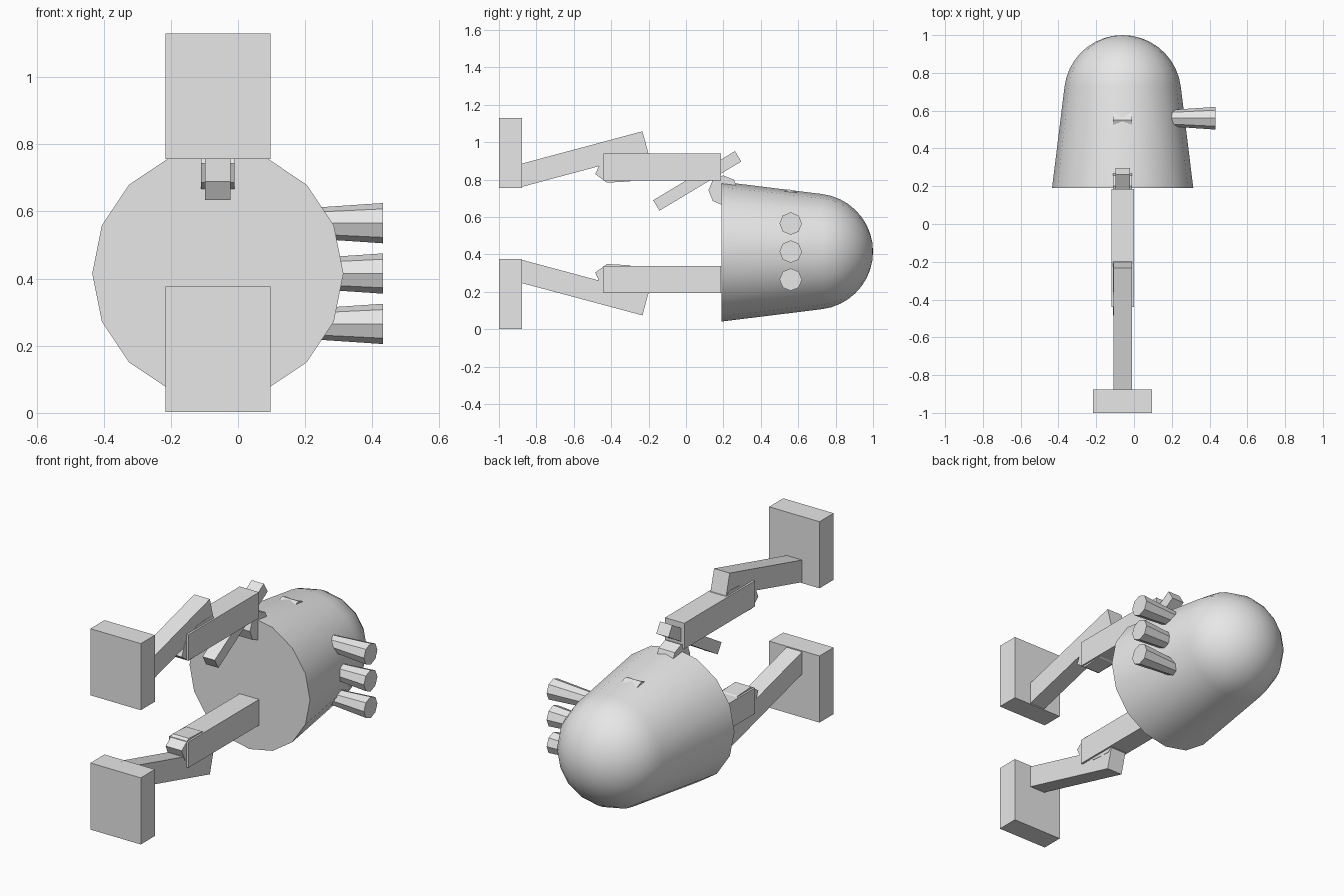
import bpy, bmesh
from math import sin, cos, pi, radians
from mathutils import Matrix, Vector

old = bpy.data.objects.get("Cube")
if old:
    bpy.data.objects.remove(old, do_unlink=True)

grey = bpy.data.materials.new("plain_grey")
grey.use_nodes = True
grey.diffuse_color = (0.8, 0.8, 0.8, 1)
grey.node_tree.nodes["Principled BSDF"].inputs["Base Color"].default_value = (0.8, 0.8, 0.8, 1)

CX = -0.06       # centre plane of the body and arms
BODY_Z = 0.415   # height of the body axis
MID_Z = 0.566    # plane that mirrors the upper arm to the lower one


def finish(name, bm):
    bmesh.ops.recalc_face_normals(bm, faces=bm.faces)
    mesh = bpy.data.meshes.new(name)
    bm.to_mesh(mesh)
    bm.free()
    mesh.materials.append(grey)
    obj = bpy.data.objects.new(name, mesh)
    bpy.context.collection.objects.link(obj)
    return obj


def box(name, y, z, size, tilt=0):
    """Box centred on the arm plane, tilted about x."""
    bm = bmesh.new()
    m = (Matrix.Translation((CX, y, z)) @ Matrix.Rotation(radians(tilt), 4, 'X')
         @ Matrix.Diagonal((*size, 1)))
    bmesh.ops.create_cube(bm, size=1, matrix=m)
    return finish(name, bm)


def octagon(name, x0, x1, y, z, r0, r1, stretch=1, tilt=0):
    """Eight-sided bar along x, with optional taper, stretch and tilt."""
    bm = bmesh.new()
    m = (Matrix.Translation(((x0 + x1) / 2, y, z)) @ Matrix.Rotation(radians(tilt), 4, 'X')
         @ Matrix.Diagonal((1, stretch, 1, 1)) @ Matrix.Rotation(pi / 2, 4, 'Y'))
    bmesh.ops.create_cone(bm, cap_ends=True, segments=8, radius1=r0, radius2=r1,
                          depth=x1 - x0, matrix=m)
    return finish(name, bm)


# Body: tapered drum closed by a round dome, revolved about y
profile = [(0.374, 0.19)]
profile += [(0.31 * cos(a), 0.69 + 0.31 * sin(a))
            for a in (radians(7 + 83 * i / 9) for i in range(9))]
bm = bmesh.new()
SIDES = 16
rings = [[bm.verts.new((CX + r * cos(2 * pi * i / SIDES), y,
                        BODY_Z + r * sin(2 * pi * i / SIDES)))
          for i in range(SIDES)] for r, y in profile]
for a, b in zip(rings, rings[1:]):
    for i in range(SIDES):
        j = (i + 1) % SIDES
        bm.faces.new((a[i], a[j], b[j], b[i]))
tip = bm.verts.new((CX, 1.0, BODY_Z))
for i in range(SIDES):
    bm.faces.new((rings[-1][i], rings[-1][(i + 1) % SIDES], tip))
bm.faces.new(rings[0])
body = finish("body", bm)
bpy.ops.object.select_all(action='DESELECT')
body.select_set(True)
bpy.context.view_layer.objects.active = body
bpy.ops.object.shade_smooth_by_angle(angle=radians(35))

# Three flared side pegs
for i in range(3):
    octagon(f"side_peg_{i + 1}", 0.18, 0.432, 0.56, BODY_Z + 0.15 * (i - 1), 0.043, 0.06)

# Upper and lower jointed arms with end plates
for label, s in (("upper", 1), ("lower", -1)):
    def at(z):
        return MID_Z + s * (z - MID_Z)
    box(f"{label}_arm", -0.127, at(0.867), (0.12, 0.627, 0.145))
    box(f"{label}_forearm", -0.565, at(0.907), (0.097, 0.72, 0.12), s * 15)
    octagon(f"{label}_elbow", CX - 0.05, CX + 0.05, -0.325, at(0.872),
            0.085, 0.085, 1.95, s * 15)
    box(f"{label}_end_plate", -0.938, at(0.943), (0.313, 0.125, 0.374))

# Shoulder joints and slanted lever
octagon("shoulder_joint", CX - 0.05, CX + 0.05, 0.2, 0.742, 0.08, 0.08)
octagon("buried_joint", CX - 0.05, CX + 0.05, 0.55, 0.668, 0.08, 0.08)
box("slanted_lever", 0.06, 0.793, (0.076, 0.51, 0.065), 31)
